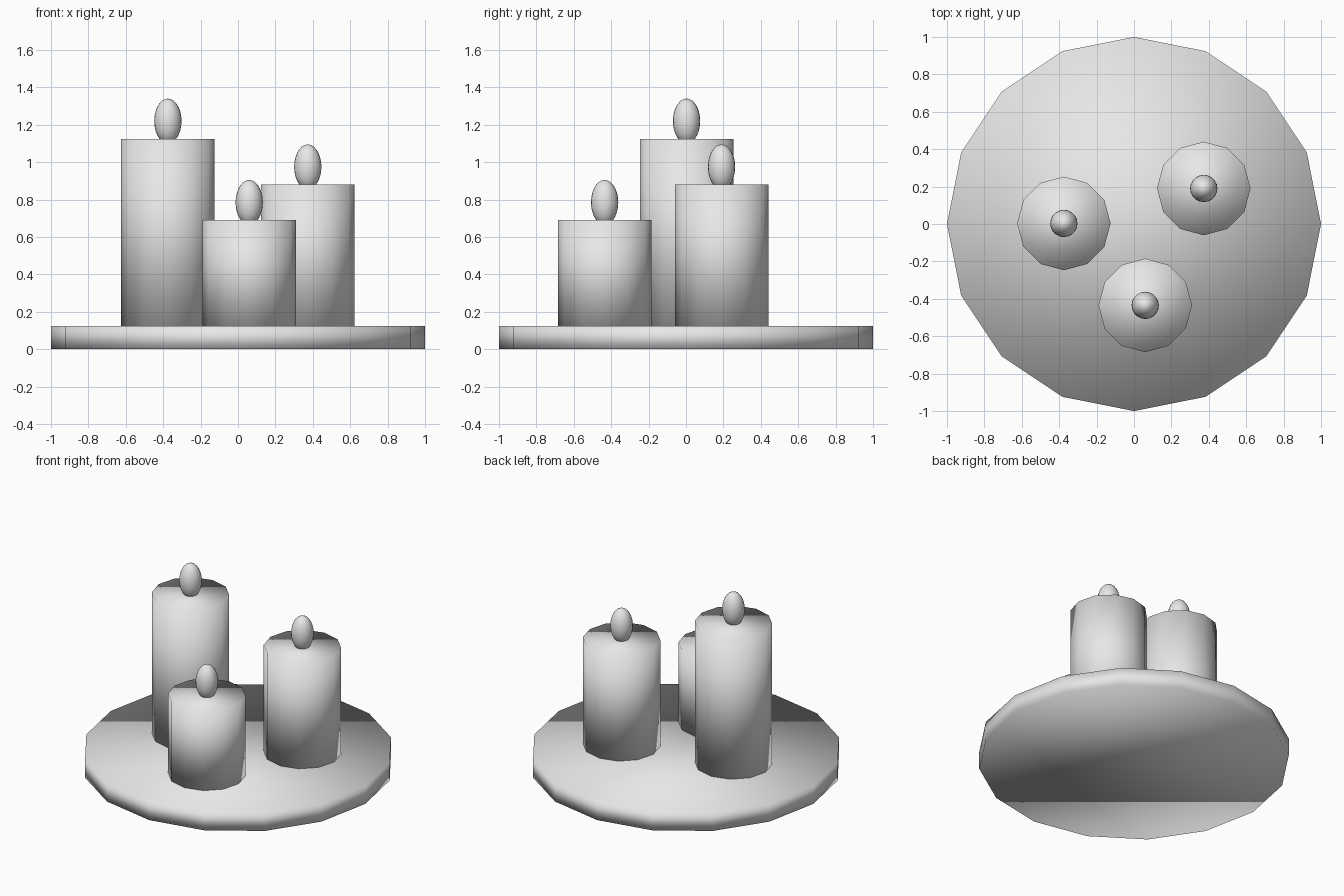
import bpy

cube = bpy.data.objects.get("Cube")
if cube:
    bpy.data.objects.remove(cube, do_unlink=True)

grey = bpy.data.materials.new("light_grey")
grey.use_nodes = True
COLOUR = (0.8, 0.8, 0.8, 1.0)
grey.diffuse_color = COLOUR
grey.node_tree.nodes["Principled BSDF"].inputs["Base Color"].default_value = COLOUR

PLATE_TOP = 0.125
CANDLE_RADIUS = 0.25
FLAME_RADIUS = 0.073
FLAME_HALF_HEIGHT = 0.12


def finish(name):
    """Name the active object, give it the material and smooth all its faces."""
    obj = bpy.context.active_object
    obj.name = name
    obj.data.materials.append(grey)
    bpy.ops.object.shade_smooth()
    return obj


def cylinder(name, sides, radius, x, y, bottom, top):
    bpy.ops.mesh.primitive_cylinder_add(
        vertices=sides, radius=radius, depth=top - bottom,
        location=(x, y, (bottom + top) / 2))
    return finish(name)


def candle(name, x, y, top):
    # wax body standing on the plate
    cylinder(name + "_candle", 12, CANDLE_RADIUS, x, y, PLATE_TOP, top)
    # egg-shaped flame, sunk slightly into the wax
    bpy.ops.mesh.primitive_uv_sphere_add(
        segments=20, ring_count=14, radius=1, location=(x, y, top + 0.095))
    flame = finish(name + "_flame")
    flame.scale = (FLAME_RADIUS, FLAME_RADIUS, FLAME_HALF_HEIGHT)


# round plate
cylinder("plate", 16, 1, 0, 0, 0, PLATE_TOP)

# three candles of different heights
candle("tall", -0.375, 0.003, 1.125)
candle("medium", 0.373, 0.19, 0.88)
candle("short", 0.06, -0.435, 0.69)
